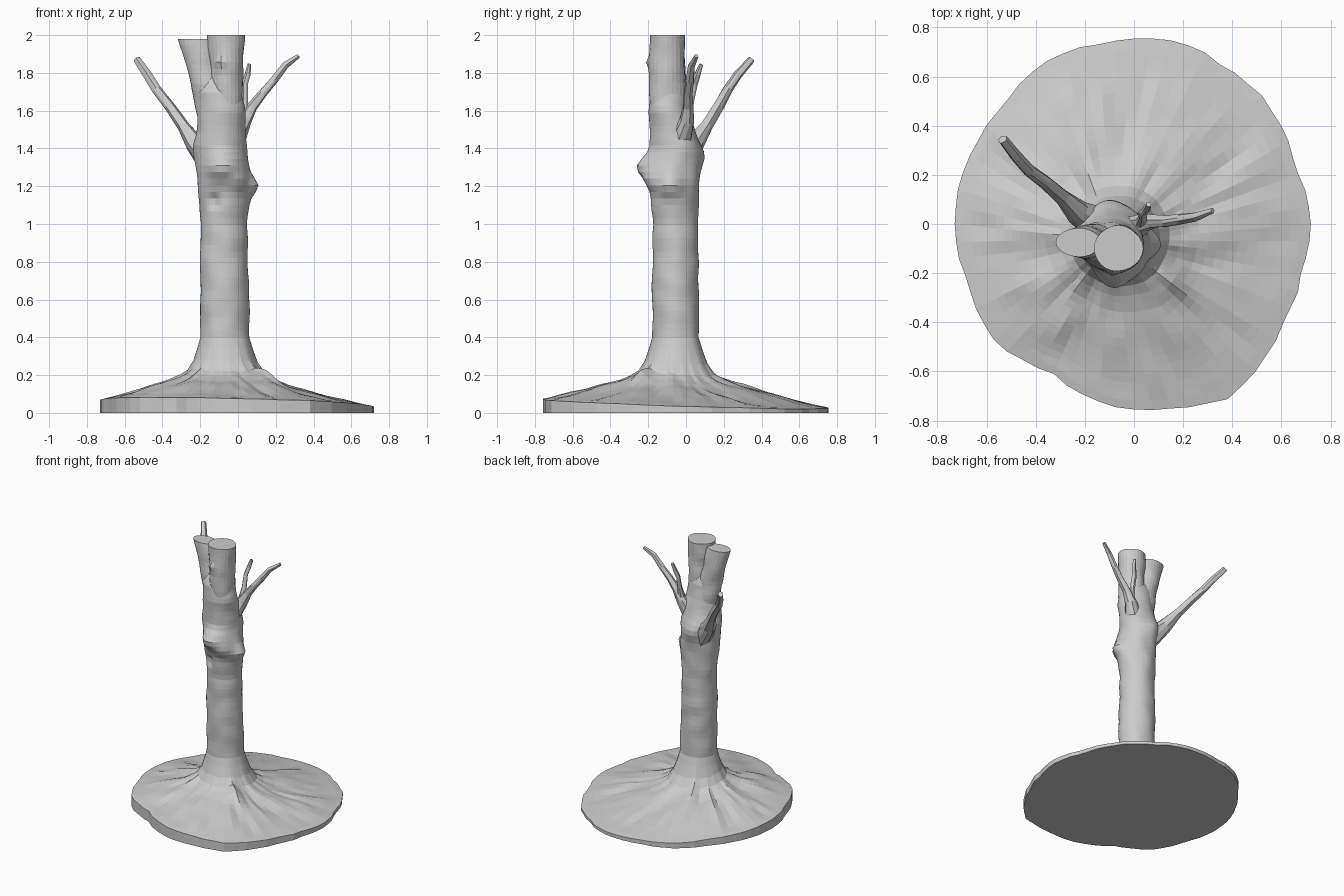
import bpy, bmesh
from math import sin, cos, pi, exp
from mathutils import Vector, noise

if "Cube" in bpy.data.objects:
    bpy.data.objects.remove(bpy.data.objects["Cube"])

N = 64
# burls, knots and clefts: centre, width, push outwards
BUMPS = [((.06, -.08, 1.20), .055, .05), ((-.08, -.19, 1.30), .07, .065),
         ((.0, -.18, 1.23), .06, .035), ((-.13, -.17, 1.12), .035, -.025),
         ((-.10, .08, 1.35), .06, .02), ((-.10, -.20, 1.85), .03, .035)]
# root plate radius every 20 degrees, counter-clockwise from +x
RIM = [.72, .70, .73, .74, .765, .745, .755, .72, .725,
       .73, .72, .745, .69, .745, .765, .81, .745, .71]
# root flare: share of the way to the rim, share of height
FLARE = [(0, 1), (.03, .82), (.07, .62), (.13, .46), (.2, .385), (.32, .295),
         (.48, .22), (.65, .145), (.82, .07), (1, 0)]
# columns: z, centre x, centre y, radius x, radius y
TRUNK = [(.4, -.07, -.055, .132, .125), (1.0, -.075, -.055, .125, .118),
         (1.2, -.075, -.06, .138, .128), (1.3, -.08, -.06, .14, .135),
         (1.4, -.095, -.055, .145, .135), (1.5, -.09, -.07, .13, .12),
         (1.6, -.085, -.09, .125, .108), (1.7, -.1, -.09, .12, .095),
         (1.8, -.1, -.09, .07, .05)]
STEM_L = [(1.5, -.12, -.07, .08, .08), (1.75, -.165, -.075, .085, .075),
          (1.98, -.225, -.075, .09, .06)]
STEM_R = [(1.5, -.06, -.09, .08, .09), (1.75, -.06, -.1, .085, .095),
          (2.0, -.065, -.1, .1, .092)]


def lerp_table(table, x):
    for a, b in zip(table, table[1:]):
        if x <= b[0]:
            break
    f = min(1, max(0, (x - a[0]) / (b[0] - a[0])))
    return [p + (q - p) * f for p, q in zip(a, b)][1:]


def loft(name, rings):
    bm = bmesh.new()
    vs = [[bm.verts.new(p) for p in r] for r in rings]
    n = len(vs[0])
    for a, b in zip(vs, vs[1:]):
        for i in range(n):
            j = (i + 1) % n
            bm.faces.new((a[i], a[j], b[j], b[i]))
    bm.faces.new(vs[0][::-1])
    bm.faces.new(vs[-1])
    bmesh.ops.recalc_face_normals(bm, faces=bm.faces)
    me = bpy.data.meshes.new(name)
    bm.to_mesh(me)
    bm.free()
    ob = bpy.data.objects.new(name, me)
    bpy.context.collection.objects.link(ob)
    return ob


def column_ring(table, z, n):
    cx, cy, rx, ry = lerp_table(table, z)
    ring = []
    for i in range(n):
        a = 2 * pi * i / n
        d = Vector((cos(a), sin(a), 0))
        p = Vector((cx + rx * d.x, cy + ry * d.y, z))
        p += d * .008 * noise.noise(p * 9)
        for c, w, amt in BUMPS:
            p += d * amt * exp(-((p - Vector(c)).length / w) ** 2)
        ring.append(p)
    return ring


def column(table, n, step=.035):
    z0, z1 = table[0][0], table[-1][0]
    k = round((z1 - z0) / step)
    return [column_ring(table, z0 + (z1 - z0) * i / k, n) for i in range(k + 1)]


def tube(name, pts, n=10):
    rings = []
    P = [Vector(p[:3]) for p in pts]
    for i, p in enumerate(P):
        t = (P[min(i + 1, len(P) - 1)] - P[max(i - 1, 0)]).normalized()
        u = t.cross(Vector((.3, 1, 0))).normalized()
        v = t.cross(u)
        r = pts[i][3]
        rings.append([p + (u * cos(2 * pi * k / n) + v * sin(2 * pi * k / n)) * r
                      * (1 + .1 * sin(3 * k + i)) for k in range(n)])
    return loft(name, rings)


# root plate: blends from the rim to the foot of the trunk
foot = column_ring(TRUNK, .4, N)
rim_table = [(20 * i, RIM[i % 18]) for i in range(19)]
steps = [i / 16 for i in range(16, 4, -1)] + [.25, .2, .16, .13, .1, .07, .05, .03, .015]
roots = []
for t in steps:
    ring = []
    for i, f in enumerate(foot):
        a = 2 * pi * i / N
        c, s = cos(a), sin(a)
        r = lerp_table(rim_table, 360 * i / N)[0] + .012 * noise.noise((c * 9, s * 9, 3))
        h = .052 - .018 * c - .024 * s
        z = h + (.4 - h) * lerp_table(FLARE, t)[0]
        grow = sin(pi * min(1, t * 1.05)) ** .7 if t < .95 else .1
        ridge = noise.noise((c * 3.5, s * 3.5, t * 1.2)) + .6 * noise.noise((c * 8, s * 8, t * 3))
        z += .026 * ridge * grow
        z += .05 * exp(-((a - 5.5) / .17) ** 2 - ((t - .24) / .13) ** 2)
        ring.append(Vector((f.x + (r * c - f.x) * t, f.y + (r * s - f.y) * t, z)))
    roots.append(ring)
bottom = [Vector((p.x, p.y, 0)) for p in roots[0]]
tree = loft("tree_trunk_and_roots", [bottom] + roots + column(TRUNK, N))

# sawn twin stems, side branches and twig
parts = [
    loft("left_stem", column(STEM_L, 24)),
    loft("right_stem", column(STEM_R, 24)),
    tube("left_branch", [(-.13, -.01, 1.31, .075), (-.23, .05, 1.43, .05), (-.29, .11, 1.52, .031),
                         (-.36, .17, 1.62, .028), (-.43, .22, 1.71, .026),
                         (-.48, .275, 1.79, .023), (-.535, .345, 1.87, .019)]),
    tube("right_branch", [(-.02, -.03, 1.45, .06), (.035, .005, 1.55, .04), (.075, .01, 1.62, .027),
                          (.13, .01, 1.69, .023), (.19, .02, 1.76, .021),
                          (.25, .03, 1.84, .018), (.32, .055, 1.89, .011)]),
    tube("twig", [(.03, 0, 1.54, .03), (.035, .025, 1.65, .018), (.035, .045, 1.74, .016),
                  (.05, .06, 1.79, .016), (.06, .08, 1.845, .011)], 8),
]

# fuse everything into one solid
bpy.context.view_layer.objects.active = tree
for ob in parts:
    m = tree.modifiers.new("fuse_" + ob.name, 'BOOLEAN')
    m.operation, m.solver, m.object = 'UNION', 'EXACT', ob
    bpy.ops.object.modifier_apply(modifier=m.name)
    bpy.data.objects.remove(ob)
